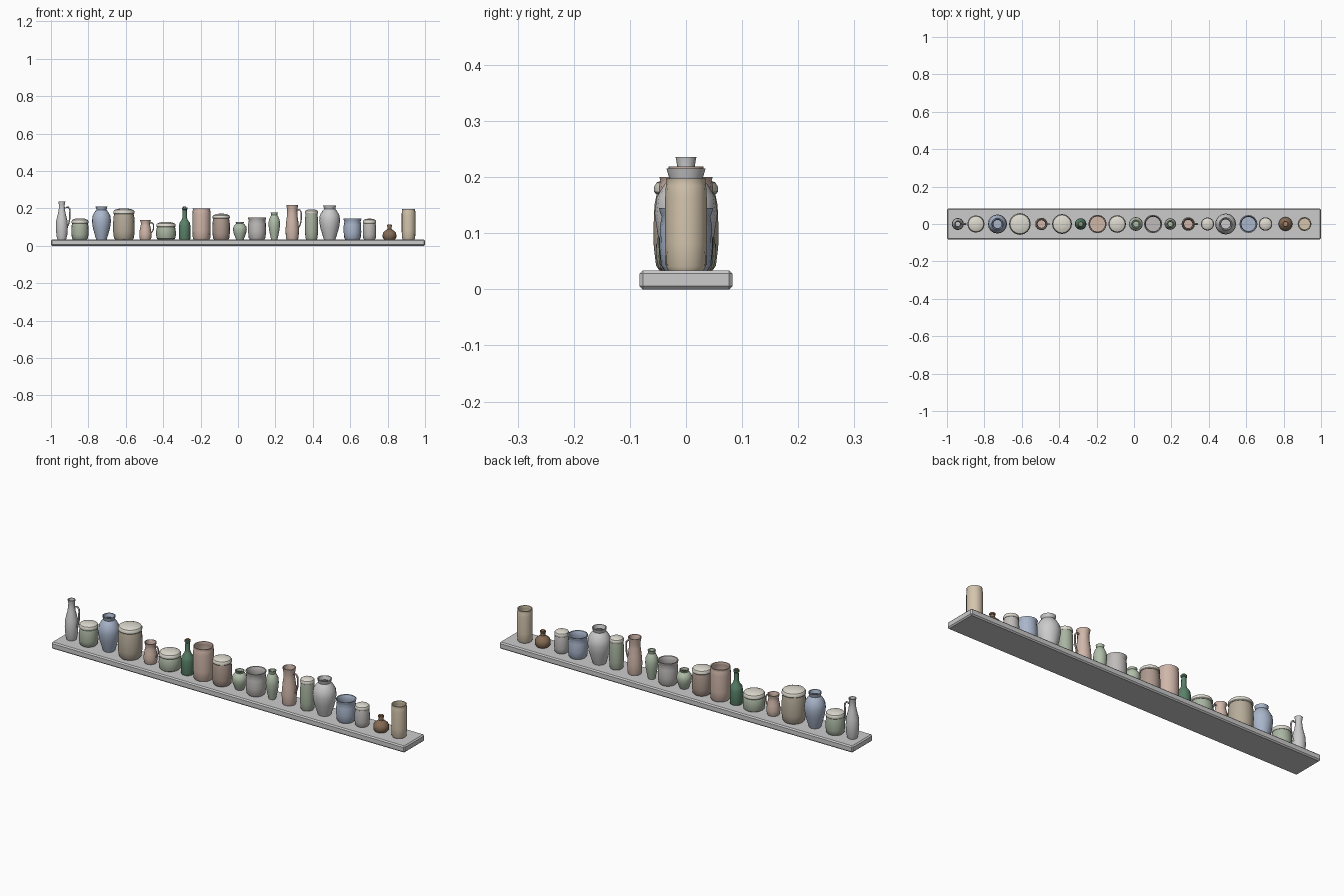
import bpy, bmesh, math
from mathutils import Vector

if "Cube" in bpy.data.objects:
    bpy.data.objects.remove(bpy.data.objects["Cube"])

BASE = 0.034   # top of the shelf
SIDES = 16

def paint(ob, color):
    if color:
        m = bpy.data.materials.new(ob.name + "_colour")
        m.diffuse_color = (*color, 1)
        m.use_nodes = True
        m.node_tree.nodes["Principled BSDF"].inputs["Base Color"].default_value = m.diffuse_color
        ob.data.materials.append(m)

def finish(name, bm, color, smooth=35):
    bmesh.ops.recalc_face_normals(bm, faces=bm.faces)
    me = bpy.data.meshes.new(name)
    bm.to_mesh(me)
    bm.free()
    ob = bpy.data.objects.new(name, me)
    bpy.context.collection.objects.link(ob)
    paint(ob, color)
    if smooth:
        bpy.ops.object.select_all(action='DESELECT')
        ob.select_set(True)
        bpy.context.view_layer.objects.active = ob
        bpy.ops.object.shade_smooth_by_angle(angle=math.radians(smooth))
    return ob

def lathe(name, x, pts, color):
    """Revolve (radius, z) points into a closed solid, capping both ends."""
    bm = bmesh.new()
    rings = []
    for r, z in pts:
        rings.append([bm.verts.new((x + r * math.cos(2 * math.pi * i / SIDES),
                                    r * math.sin(2 * math.pi * i / SIDES), z))
                      for i in range(SIDES)])
    for a, b in zip(rings, rings[1:]):
        for i in range(SIDES):
            j = (i + 1) % SIDES
            bm.faces.new((a[i], a[j], b[j], b[i]))
    bm.faces.new(rings[0][::-1])
    bm.faces.new(rings[-1])
    return finish(name, bm, color)

def vessel(name, x, r, top, shape, color, wall=0.005):
    """Hollow pot: outer profile in fractions, then the inner wall back down."""
    h = top - BASE
    outer = [(r * a, BASE + h * b) for a, b in shape]
    inner = [(max(p - wall, 0.004), max(z, BASE + 0.008)) for p, z in reversed(outer)]
    lathe(name, x, outer + inner[:-1], color)

def lidded(name, x, r, top, color, lid_color):
    """Closed jar with a domed overhanging lid."""
    h, lid = top - BASE, 0.018 + 0.2 * r
    z = top - lid
    b = z - BASE
    lathe(name, x, [(r * a, BASE + b * c) for a, c in
          [(.82, 0), (.92, .06), (.99, .3), (1, .55), (.97, .85), (.9, 1)]], color)
    lathe(name + "_lid", x, [(r * .93, z), (r * .98, z + lid * .12), (r * .98, z + lid * .42),
          (r * .9, z + lid * .68), (r * .62, z + lid * .9), (r * .3, z + lid * .98),
          (r * .05, top)], lid_color)

def handle(name, x, pts, color, rad=0.005):
    """Curved tube in the xz plane through the given points."""
    cu = bpy.data.curves.new(name, 'CURVE')
    cu.dimensions = '3D'
    cu.bevel_depth, cu.bevel_resolution, cu.resolution_u = rad, 1, 4
    cu.use_fill_caps = True
    sp = cu.splines.new('BEZIER')
    sp.bezier_points.add(len(pts) - 1)
    for p, (a, z) in zip(sp.bezier_points, pts):
        p.co = Vector((x + a, 0, z))
        p.handle_left_type = p.handle_right_type = 'AUTO'
    ob = bpy.data.objects.new(name, cu)
    bpy.context.collection.objects.link(ob)
    paint(ob, color)

# shelf board with chamfered edges
bm = bmesh.new()
bmesh.ops.create_cube(bm, size=1)
bmesh.ops.scale(bm, vec=(2, 0.166, BASE), verts=bm.verts)
bmesh.ops.translate(bm, vec=(0, 0, BASE / 2), verts=bm.verts)
bmesh.ops.bevel(bm, geom=bm.edges[:], offset=0.006, segments=1, affect='EDGES')
finish("shelf_board", bm, None, 0)

# colours
CREAM, SAGE, BLUE = (.72, .70, .62), (.40, .46, .36), (.40, .47, .60)
TAN, PINK, BROWN = (.66, .56, .42), (.63, .47, .40), (.42, .32, .27)
GREY, PALE, GREEN = (.52, .50, .49), (.60, .60, .58), (.10, .22, .14)
OLIVE, DARK, LEAF, CORK = (.47, .41, .32), (.24, .15, .09), (.44, .52, .40), (.45, .25, .15)

# shared outlines: (radius fraction, height fraction)
CANISTER = [(.86, 0), (.95, .04), (1, .3), (1, .8), (.97, .92), (.93, .96), (.97, 1)]
POT = [(.8, 0), (.92, .08), (.98, .35), (.97, .7), (.9, .86), (.97, .93), (1, 1)]
VASE = [(.55, 0), (.68, .12), (.9, .35), (1, .56), (.93, .72), (.7, .84), (.53, .9), (.62, 1)]
BOTTLE = [(.72, 0), (.9, .1), (1, .32), (.93, .5), (.62, .7), (.5, .82), (.48, .91), (.58, 1)]
JUG = [(.85, 0), (.95, .08), (1, .28), (.9, .52), (.76, .72), (.74, .84), (.88, 1)]

# lidded jars
for name, x, r, top, col in [
        ("sage_jar", -.845, .046, .147, SAGE), ("large_jar", -.61, .058, .2, OLIVE),
        ("low_jar", -.385, .053, .128, SAGE), ("brown_jar", -.09, .047, .172, BROWN),
        ("tall_jar", .393, .035, .195, SAGE), ("grey_jar", .703, .036, .145, GREY)]:
    lidded(name, x, r, top, col, CREAM)

# open pots, canisters and vases
for name, x, r, top, shape, col in [
        ("blue_vase", -.73, .051, .21, VASE, BLUE),
        ("pink_canister", -.195, .049, .2, CANISTER, PINK),
        ("small_green_vase", .01, .037, .128, VASE, LEAF),
        ("grey_pot", .102, .049, .152, POT, GREY),
        ("slim_green_vase", .194, .031, .178, VASE, LEAF),
        ("grey_vase", .49, .056, .215, VASE, PALE),
        ("blue_pot", .612, .048, .145, POT, BLUE),
        ("tan_canister", .912, .037, .198, CANISTER, TAN)]:
    vessel(name, x, r, top, shape, col)

# jugs with side handles
for name, x, r, top, shape, col in [
        ("tall_bottle", -.942, .032, .236, BOTTLE, PALE),
        ("small_jug", -.495, .033, .138, JUG, PINK),
        ("pink_jug", .29, .036, .219, JUG, PINK)]:
    vessel(name, x, r, top, shape, col, .004)
    h = top - BASE
    handle(name + "_handle", x, [(r * .62, BASE + h * .84), (r * 1.1, BASE + h * .85),
           (r * 1.32, BASE + h * .64), (r * 1.15, BASE + h * .42), (r * .85, BASE + h * .32)],
           col, .003 + .0006 * h * 10)

# corked glass bottles
TALL = [(.92, 0), (1, .04), (1, .4), (.9, .5), (.5, .6), (.38, .68), (.36, .9), (.46, .92), (.46, .97)]
SQUAT = [(.8, 0), (.98, .12), (1, .3), (.9, .46), (.55, .6), (.32, .68), (.3, .84), (.38, .87), (.38, .95)]
for name, x, r, top, shape, col in [
        ("green_bottle", -.285, .031, .21, TALL, GREEN),
        ("brown_bottle", .81, .037, .115, SQUAT, DARK)]:
    h = top - BASE
    lathe(name, x, [(r * a, BASE + h * b) for a, b in shape], col)
    lathe(name + "_cork", x, [(r * .24, BASE + h * .93), (r * .27, top)], CORK)
